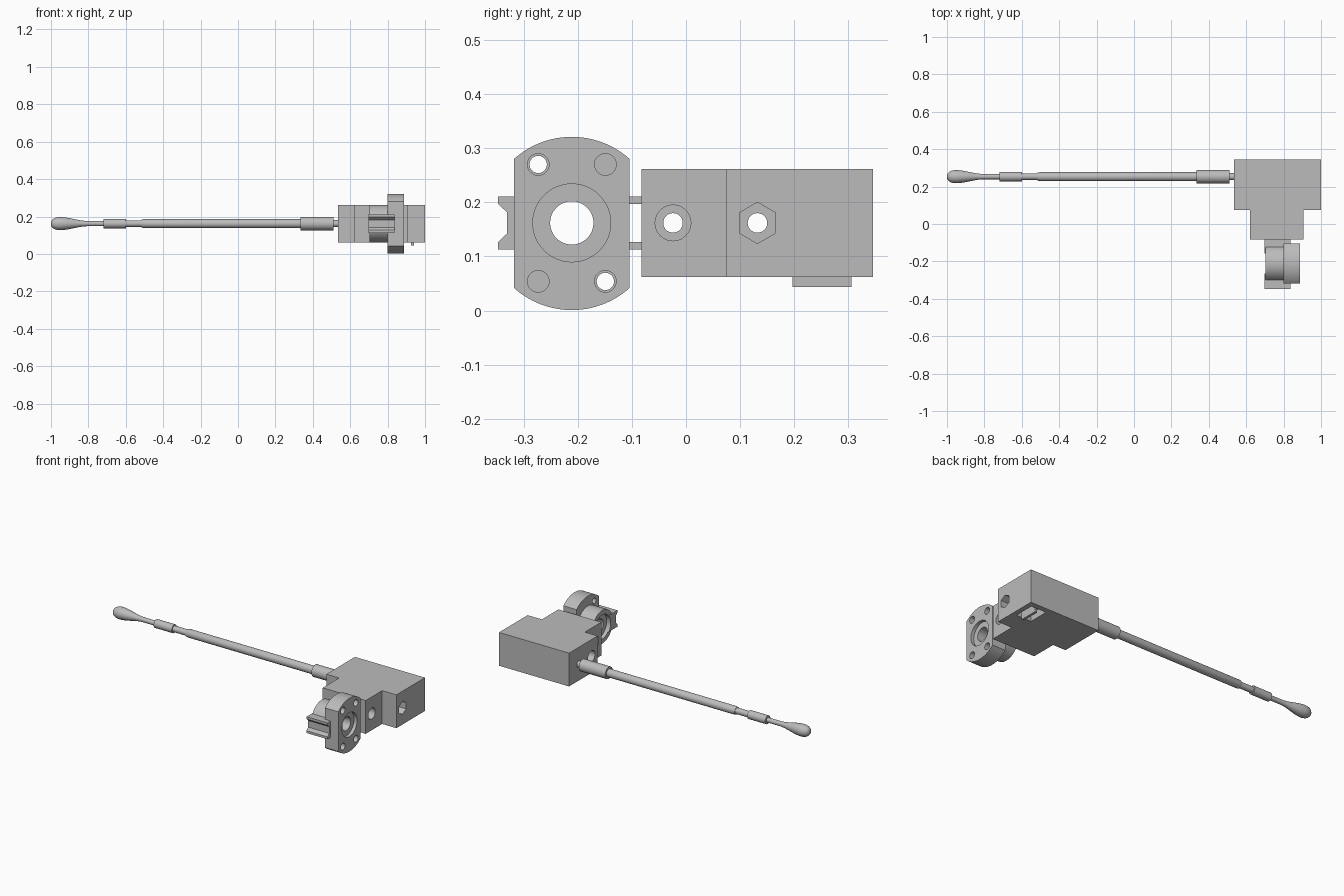
import bpy, bmesh, math

if "Cube" in bpy.data.objects:
    bpy.data.objects.remove(bpy.data.objects["Cube"])

grey = bpy.data.materials.new("plain_grey")
grey.diffuse_color = (0.5, 0.5, 0.5, 1)
grey.use_nodes = True
grey.node_tree.nodes["Principled BSDF"].inputs["Base Color"].default_value = grey.diffuse_color

ZC = 0.162            # height of the common centre line
HUB_Y = -0.211        # centre of the flange and hub


def finish(name, bm, smooth=True):
    bmesh.ops.recalc_face_normals(bm, faces=bm.faces)
    mesh = bpy.data.meshes.new(name)
    bm.to_mesh(mesh)
    bm.free()
    ob = bpy.data.objects.new(name, mesh)
    bpy.context.collection.objects.link(ob)
    mesh.materials.append(grey)
    if smooth:
        shade(ob)
    return ob


def shade(ob):
    bpy.ops.object.select_all(action='DESELECT')
    ob.select_set(True)
    bpy.context.view_layer.objects.active = ob
    bpy.ops.object.shade_smooth_by_angle(angle=math.radians(30))


def prism(name, pts, x0, x1):
    """Extrude a (y, z) outline along x."""
    bm = bmesh.new()
    a = [bm.verts.new((x0, y, z)) for y, z in pts]
    b = [bm.verts.new((x1, y, z)) for y, z in pts]
    bm.faces.new(a)
    bm.faces.new(b)
    n = len(pts)
    for i in range(n):
        j = (i + 1) % n
        bm.faces.new((a[i], a[j], b[j], b[i]))
    return finish(name, bm)


def ring(y, z, r, n=40, start=0.0):
    return [(y + r * math.cos(start + 2 * math.pi * i / n),
             z + r * math.sin(start + 2 * math.pi * i / n)) for i in range(n)]


def box(name, x0, x1, y0, y1, z0, z1):
    return prism(name, [(y0, z0), (y1, z0), (y1, z1), (y0, z1)], x0, x1)


def cut(ob, cutter):
    """Subtract a cutter, then throw it away."""
    cutter.hide_render = True
    mod = ob.modifiers.new("cut", 'BOOLEAN')
    mod.operation = 'DIFFERENCE'
    mod.solver = 'EXACT'
    mod.object = cutter
    bpy.ops.object.select_all(action='DESELECT')
    ob.select_set(True)
    bpy.context.view_layer.objects.active = ob
    bpy.ops.object.modifier_apply(modifier="cut")
    bpy.data.objects.remove(cutter)
    shade(ob)


def drill(ob, y, z, r, x0, x1, n=40, start=0.0):
    cut(ob, prism("cutter", ring(y, z, r, n, start), x0, x1))


def lathe(name, profile, y, z, n=32):
    """Turn an (x, radius) profile around an axis along x."""
    bm = bmesh.new()
    rows = [[bm.verts.new((x, p, q)) for p, q in ring(y, z, r, n)] for x, r in profile]
    for a, b in zip(rows, rows[1:]):
        for i in range(n):
            j = (i + 1) % n
            bm.faces.new((a[i], a[j], b[j], b[i]))
    bm.faces.new(rows[0])
    bm.faces.new(rows[-1])
    return finish(name, bm)


# Stepped housing: T-shaped outline seen from above
outline = [(0.535, 0.345), (0.535, 0.074), (0.62, 0.074), (0.62, -0.082),
           (0.905, -0.082), (0.905, 0.074), (1.0, 0.074), (1.0, 0.345)]
bm = bmesh.new()
low = [bm.verts.new((x, y, 0.062)) for x, y in outline]
ext = bmesh.ops.extrude_face_region(bm, geom=[bm.faces.new(low)])
bmesh.ops.translate(bm, vec=(0, 0, 0.2),
                    verts=[v for v in ext["geom"] if isinstance(v, bmesh.types.BMVert)])
housing = finish("housing", bm)

# Bolt holes through the housing: round counterbore one side, hex pocket the other
drill(housing, -0.024, ZC, 0.018, 0.5, 1.1)
drill(housing, 0.132, ZC, 0.018, 0.5, 1.1)
drill(housing, -0.024, ZC, 0.033, 0.845, 1.1)
drill(housing, -0.024, ZC, 0.038, 0.5, 0.68, 6, math.pi / 2)
drill(housing, 0.132, ZC, 0.038, 0.94, 1.1, 6, math.pi / 2)
drill(housing, 0.132, ZC, 0.033, 0.5, 0.595)

# Pocket underneath with the small tongue hanging out of it
cut(housing, box("cutter", 0.87, 0.97, 0.19, 0.313, 0.0, 0.11))
box("tongue", 0.925, 0.94, 0.197, 0.306, 0.044, 0.12)

# Flange made of two plates with flattened sides
half = 0.1065
a0 = math.acos(half / 0.16)
arc = [a0 + (math.pi - 2 * a0) * i / 24 for i in range(25)]
plate = [(HUB_Y + 0.16 * math.cos(a), 0.161 + 0.16 * math.sin(a))
         for a in arc + [t + math.pi for t in arc]]
flange_back = prism("flange_back_plate", plate, 0.80, 0.845)
flange_front = prism("flange_front_plate", plate, 0.845, 0.888)

# Hub barrel behind the flange
hub = prism("hub", ring(HUB_Y, ZC, 0.1, 64), 0.703, 0.80)

# Bracket: notched outside, two tabs reaching the housing
bracket = prism("bracket", [
    (-0.347, 0.211), (-0.347, 0.197), (-0.331, 0.182), (-0.331, 0.142),
    (-0.347, 0.127), (-0.347, 0.113), (-0.080, 0.113), (-0.080, 0.127),
    (-0.125, 0.127), (-0.125, 0.197), (-0.080, 0.197), (-0.080, 0.211)], 0.698, 0.838)

# Central bore with a counterbore at both ends
for part in (flange_back, flange_front, hub, bracket):
    drill(part, HUB_Y, ZC, 0.04, 0.5, 1.1, 48)
drill(flange_front, HUB_Y, ZC, 0.072, 0.868, 1.1, 48)
for part in (hub, bracket):
    drill(part, HUB_Y, ZC, 0.072, 0.5, 0.725, 48)

# Four flange screw holes, two of them right through the back plate
for dy in (-0.062, 0.062):
    for dz in (-0.108, 0.108):
        drill(flange_front, HUB_Y + dy, ZC + dz, 0.02, 0.8, 1.0, 28)
        if dy * dz < 0:
            drill(flange_back, HUB_Y + dy, ZC + dz, 0.016, 0.7, 1.0, 28)

# Turned arm with a bulb tip
lathe("arm_socket", [(0.335, 0.036), (0.51, 0.036), (0.51, 0.019), (0.54, 0.019)], 0.253, ZC)
lathe("arm_rod", [(-0.515, 0.021), (-0.505, 0.024), (0.34, 0.024)], 0.253, ZC)
lathe("arm_neck", [(-0.61, 0.018), (-0.51, 0.018)], 0.253, ZC)
lathe("arm_collar", [(-0.72, 0.025), (-0.60, 0.025)], 0.253, ZC)
lathe("arm_tip", [(-1.0, 0.006), (-0.997, 0.016), (-0.99, 0.024), (-0.978, 0.031),
                  (-0.96, 0.035), (-0.94, 0.035), (-0.91, 0.031), (-0.87, 0.023),
                  (-0.84, 0.017), (-0.81, 0.014), (-0.71, 0.014)], 0.253, ZC)
